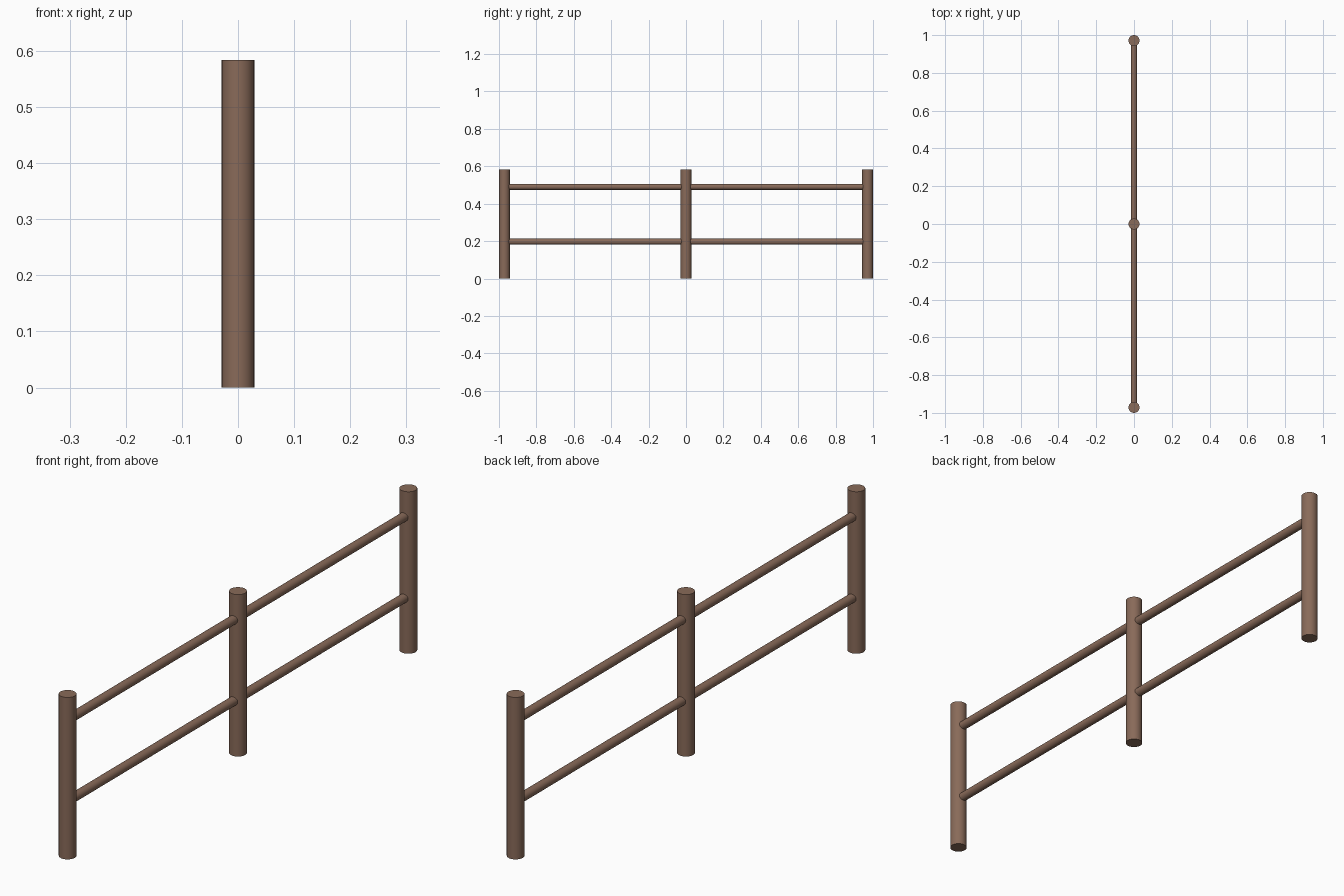
import bpy
import math

if "Cube" in bpy.data.objects:
    bpy.data.objects.remove(bpy.data.objects["Cube"])

POST_R, POST_H = 0.029, 0.584
RAIL_R = 0.016
POST_Y = (-0.971, 0.0, 0.971)
RAIL_Z = (0.197, 0.490)

wood = bpy.data.materials.new("brown_wood")
wood.diffuse_color = (0.25, 0.145, 0.10, 1)
wood.use_nodes = True
wood.node_tree.nodes["Principled BSDF"].inputs["Base Color"].default_value = wood.diffuse_color


def pole(name, radius, length, location, rotation=(0, 0, 0)):
    """Round wooden pole with smooth sides and crisp ends."""
    bpy.ops.mesh.primitive_cylinder_add(vertices=32, radius=radius, depth=length,
                                        location=location, rotation=rotation)
    obj = bpy.context.object
    obj.name = name
    obj.data.materials.append(wood)
    bpy.ops.object.shade_smooth_by_angle(angle=math.radians(40))
    return obj


# Upright posts
for label, y in zip(("front", "middle", "back"), POST_Y):
    pole(f"{label}_post", POST_R, POST_H, (0, y, POST_H / 2))

# Horizontal rails, one pair per span, ends buried in the posts
for span, y0, y1 in zip(("front", "back"), POST_Y, POST_Y[1:]):
    for level, z in zip(("lower", "upper"), RAIL_Z):
        pole(f"{span}_{level}_rail", RAIL_R, y1 - y0 - 0.02,
             (0, (y0 + y1) / 2, z), (math.pi / 2, 0, 0))
